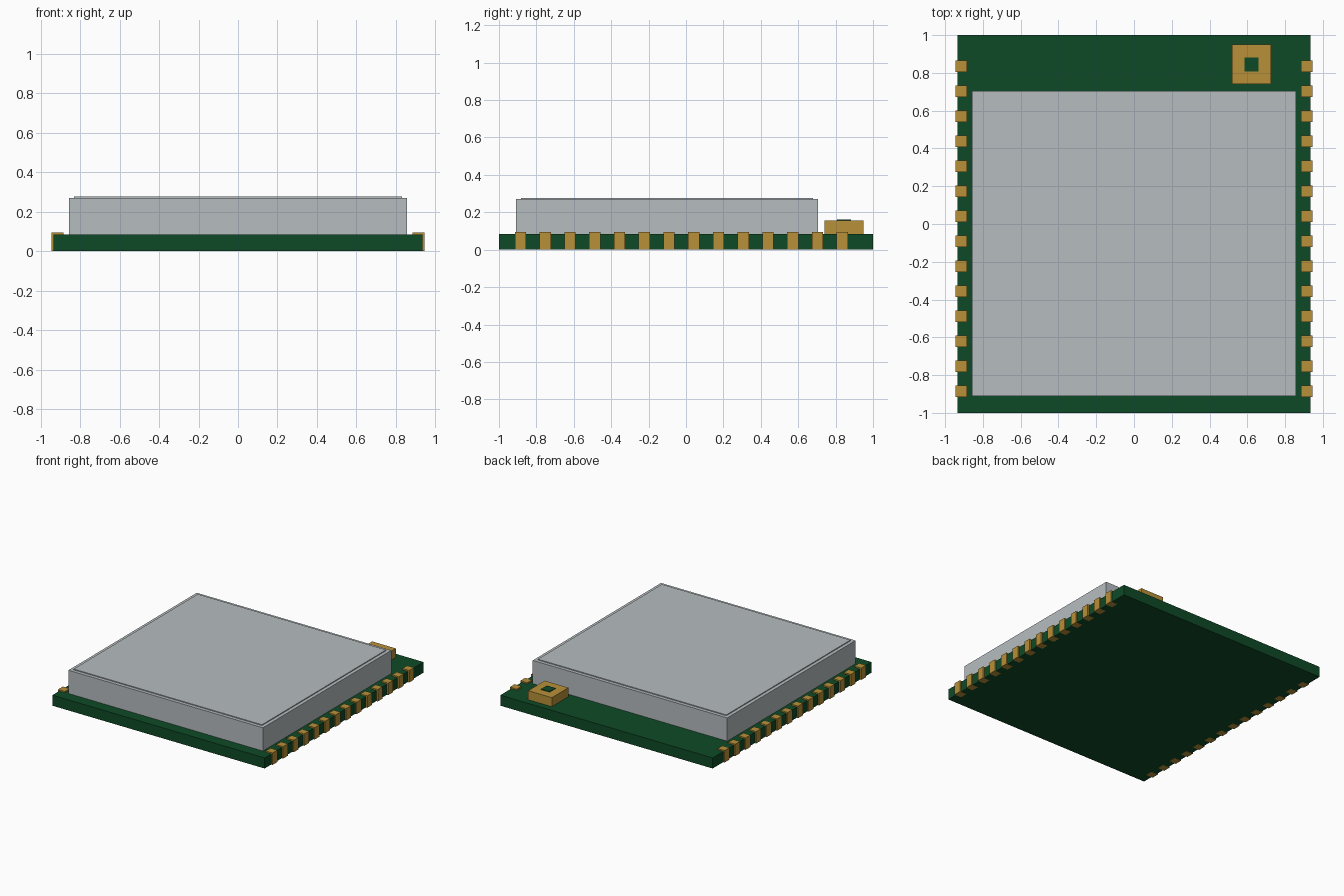
import bpy
import bmesh
from mathutils import Matrix, Vector

if "Cube" in bpy.data.objects:
    bpy.data.objects.remove(bpy.data.objects["Cube"])


def material(name, srgb):
    lin = [((c / 255 + 0.055) / 1.055) ** 2.4 for c in srgb]
    m = bpy.data.materials.new(name)
    m.use_nodes = True
    m.diffuse_color = (*lin, 1)
    m.node_tree.nodes["Principled BSDF"].inputs["Base Color"].default_value = (*lin, 1)
    return m


GREEN = material("board green", (14, 74, 38))
GOLD = material("gold contact", (184, 144, 56))
STEEL = material("shield grey", (182, 188, 191))


def boxes(name, mat, spans):
    """One object made of boxes, each given as (x0, x1, y0, y1, z0, z1)."""
    bm = bmesh.new()
    for x0, x1, y0, y1, z0, z1 in spans:
        centre = Vector((x0 + x1, y0 + y1, z0 + z1)) / 2
        size = Matrix.Diagonal((x1 - x0, y1 - y0, z1 - z0, 1))
        bmesh.ops.create_cube(bm, size=1, matrix=Matrix.Translation(centre) @ size)
    mesh = bpy.data.meshes.new(name)
    bm.to_mesh(mesh)
    bm.free()
    mesh.materials.append(mat)
    ob = bpy.data.objects.new(name, mesh)
    bpy.context.collection.objects.link(ob)
    return ob


BOARD_TOP = 0.085

# Circuit board
boxes("circuit_board", GREEN, [(-0.935, 0.935, -1, 1, 0.001, BOARD_TOP)])

# Shield can with a slightly raised, inset lid
boxes("shield_can", STEEL, [(-0.857, 0.857, -0.91, 0.705, BOARD_TOP, 0.27)])
boxes("shield_lid", STEEL, [(-0.83, 0.83, -0.883, 0.678, 0.27, 0.277)])

# Edge contacts wrapping both long sides of the board
PADS, FIRST, PITCH, HALF = 14, -0.885, 0.1323, 0.03
for side, sign in (("left", 1), ("right", -1)):
    x0, x1 = sorted((sign * 0.885, sign * 0.946))
    rows = [FIRST + i * PITCH for i in range(PADS)]
    boxes(f"{side}_edge_contacts", GOLD,
          [(x0, x1, y - HALF, y + HALF, 0, 0.095) for y in rows])

# Antenna connector with its centre insulator
boxes("antenna_connector", GOLD, [(0.518, 0.726, 0.741, 0.949, BOARD_TOP, 0.157)])
boxes("connector_centre", GREEN, [(0.585, 0.66, 0.808, 0.882, 0.157, 0.162)])
